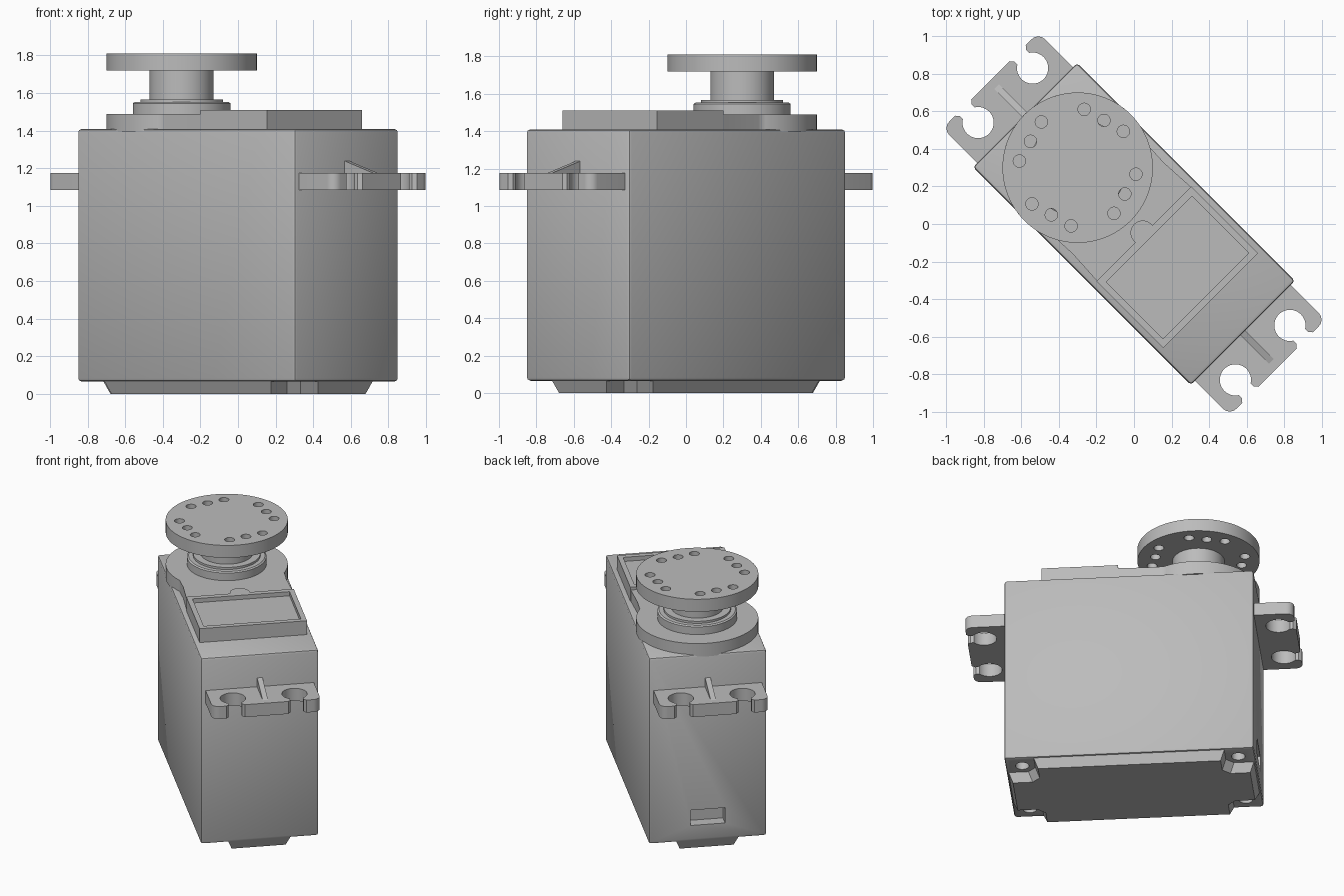
import bpy, bmesh, math
from math import cos, sin, radians, pi

cube = bpy.data.objects.get("Cube")
if cube:
    bpy.data.objects.remove(cube, do_unlink=True)

grey = bpy.data.materials.new("mid grey plastic")
grey.use_nodes = True
GREY = (0.5, 0.5, 0.5, 1)
grey.diffuse_color = GREY
grey.node_tree.nodes["Principled BSDF"].inputs["Base Color"].default_value = GREY
TURN = radians(-45)   # the casing's long axis runs diagonally


def finish(name, bm):
    bmesh.ops.recalc_face_normals(bm, faces=bm.faces)
    mesh = bpy.data.meshes.new(name)
    bm.to_mesh(mesh)
    bm.free()
    mesh.materials.append(grey)
    ob = bpy.data.objects.new(name, mesh)
    ob.rotation_euler.z = TURN
    bpy.context.collection.objects.link(ob)
    return ob


def prism(name, outlines, z0, z1, inset=0):
    """Extrude outlines from z0 to z1; inset pulls the lower outline inwards."""
    bm = bmesh.new()
    for pts in outlines:
        low = [bm.verts.new((x - math.copysign(inset, x), y - math.copysign(inset, y), z0))
               for x, y in pts]
        high = [bm.verts.new((x, y, z1)) for x, y in pts]
        bm.faces.new(low)
        bm.faces.new(high)
        n = len(pts)
        for i in range(n):
            j = (i + 1) % n
            bm.faces.new((low[i], low[j], high[j], high[i]))
    return finish(name, bm)


def rect(x0, x1, y0, y1):
    return [(x0, y0), (x1, y0), (x1, y1), (x0, y1)]


def arc(cx, cy, r, a0=0, a1=360, n=64):
    full = a1 - a0 == 360
    steps = n if full else n - 1
    return [(cx + r * cos(radians(a0 + (a1 - a0) * i / steps)),
             cy + r * sin(radians(a0 + (a1 - a0) * i / steps))) for i in range(n)]


def lathe(name, profile, cx, n=96):
    bm = bmesh.new()
    rings = [[bm.verts.new((x, y, z)) for x, y in arc(cx, 0, r, n=n)] for r, z in profile]
    bm.faces.new(rings[0])
    bm.faces.new(rings[-1])
    for a, b in zip(rings, rings[1:]):
        for i in range(n):
            j = (i + 1) % n
            bm.faces.new((a[i], a[j], b[j], b[i]))
    return finish(name, bm)


def apply(ob, mod):
    bpy.context.view_layer.objects.active = ob
    bpy.ops.object.modifier_apply(modifier=mod.name)


def cut(ob, cutter, operation="DIFFERENCE"):
    bpy.context.view_layer.update()
    mod = ob.modifiers.new("cut", "BOOLEAN")
    mod.operation, mod.solver, mod.object = operation, "EXACT", cutter
    apply(ob, mod)
    bpy.data.objects.remove(cutter, do_unlink=True)


def bevel(ob, width, segments=2):
    mod = ob.modifiers.new("bevel", "BEVEL")
    mod.width, mod.segments = width, segments
    apply(ob, mod)


parts = []
L, W = 0.82, 0.392            # half length and half width of the casing
AXIS = -0.424                 # output shaft position along the casing
corners = [(sx, sy) for sx in (-1, 1) for sy in (-1, 1)]

# Casing with a cable slot and four screw holes underneath
casing = prism("casing", [rect(-L, L, -W, W)], 0.065, 1.41)
bevel(casing, 0.018)
cut(casing, prism("slot_cutter", [rect(-0.9, -0.74, -0.115, 0.115)], 0.18, 0.29))
cut(casing, prism("screw_cutter", [arc(sx * 0.71, sy * 0.285, 0.045, n=24)
                                   for sx, sy in corners], 0, 0.2))
parts.append(casing)

# Bottom cover, notched at the corners
quarter = [(L - 0.01, 0.21), (0.68, 0.21), (0.63, 0.26), (0.63, W - 0.01)]
outline = []
for sx, sy in ((1, 1), (-1, 1), (-1, -1), (1, -1)):
    q = [(sx * x, sy * y) for x, y in quarter]
    outline += q if sx * sy > 0 else q[::-1]
parts.append(prism("bottom_cover", [outline], 0, 0.075, inset=0.03))

# Gearbox deck: a round end with a straight neck
neck = [(-0.2, -0.347), (-0.12, -0.343), (0.1, -0.355)]
deck = arc(AXIS, 0, 0.4, 60, 300, 72) + neck + [(x, -y) for x, y in neck[::-1]]
parts.append(prism("gearbox_deck", [deck], 1.395, 1.49))

# Raised block with a shallow label recess and a half-round boss
block = prism("raised_block", [rect(0.075, 0.577, -0.357, 0.357)], 1.4, 1.51)
cut(block, prism("boss", [arc(0.066, 0, 0.065, n=40)], 1.4, 1.51), "UNION")
cut(block, prism("recess_cutter", [rect(0.113, 0.54, -0.323, 0.323)], 1.48, 1.6))
parts.append(block)

# Stepped shaft collar
parts.append(lathe("shaft_collar", [(0.26, 1.48), (0.26, 1.545), (0.25, 1.552), (0.22, 1.552),
                                    (0.22, 1.567), (0.17, 1.567), (0.17, 1.6)], AXIS))

# Round horn on its hub, four groups of three through holes
horn = lathe("round_horn", [(0.17, 1.57), (0.17, 1.72), (0.4, 1.72), (0.4, 1.81)], AXIS)
holes = []
for k in range(4):
    for x, y in ((0.035, 0.31), (0.14, 0.251), (0.243, 0.193)):
        a = k * pi / 2 - TURN
        holes.append(arc(AXIS + x * cos(a) - y * sin(a), x * sin(a) + y * cos(a), 0.033, n=24))
cut(horn, prism("horn_cutter", holes, 1.65, 1.9))
parts.append(horn)

# Mounting ears with open screw slots, and a gusset on each
for side, label in ((1, "front"), (-1, "back")):
    tip, r = 1.08, 0.05
    shape = ([(0.8, -0.36)] + arc(tip - r, -0.36 + r, r, -90, 0, 8)
             + arc(tip - r, 0.36 - r, r, 0, 90, 8) + [(0.8, 0.36)])
    ear = prism(label + "_ear", [[(side * x, y) for x, y in shape]], 1.085, 1.175)
    slots = []
    for v in (-0.205, 0.205):
        key = arc(0.968, v, 0.083, 32, 328, 40)
        key += [(1.06, v - 0.044), (1.082, v - 0.062), (1.2, v - 0.062),
                (1.2, v + 0.062), (1.082, v + 0.062), (1.06, v + 0.044)]
        slots.append([(side * x, y) for x, y in key])
    cut(ear, prism("ear_cutter", slots, 1.0, 1.3))
    parts.append(ear)

    bm = bmesh.new()
    tri = [(0.8, 1.17), (1.05, 1.17), (0.8, 1.245)]
    a, b = [[bm.verts.new((side * x, y, z)) for x, z in tri] for y in (-0.018, 0.018)]
    bm.faces.new(a)
    bm.faces.new(b)
    for i in range(3):
        j = (i + 1) % 3
        bm.faces.new((a[i], a[j], b[j], b[i]))
    parts.append(finish(label + "_gusset", bm))

# Smooth curved walls, keep edges crisp
bpy.ops.object.select_all(action="DESELECT")
for ob in parts:
    ob.select_set(True)
bpy.context.view_layer.objects.active = casing
bpy.ops.object.shade_smooth_by_angle(angle=radians(30))
